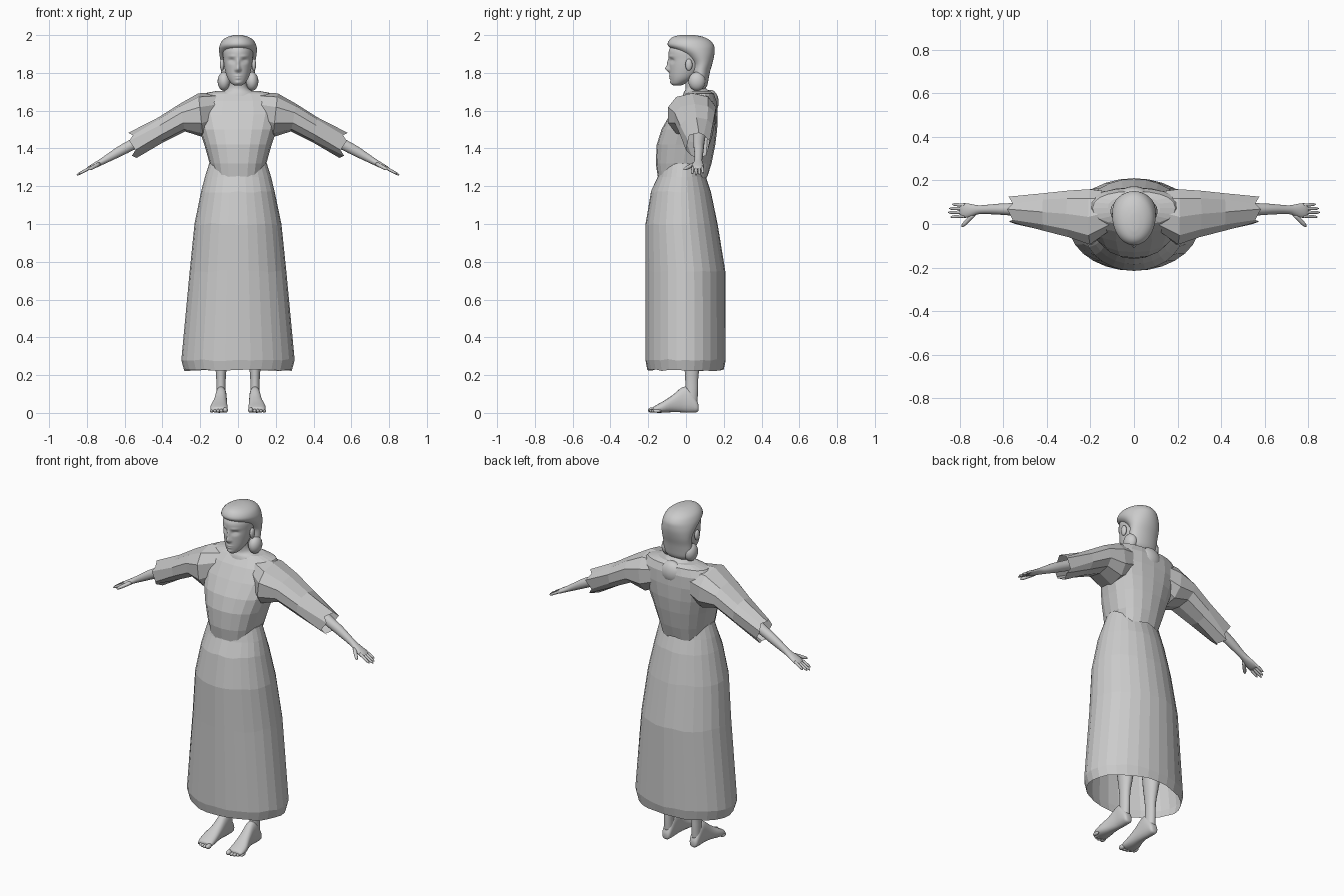
import bpy, bmesh, random
from math import sin, cos, pi, exp, copysign
from mathutils import Vector as V

random.seed(4)


def finish(name, bm, smooth, mirror):
    bmesh.ops.recalc_face_normals(bm, faces=bm.faces)
    me = bpy.data.meshes.new(name)
    bm.to_mesh(me)
    bm.free()
    for p in me.polygons:
        p.use_smooth = smooth
    ob = bpy.data.objects.new(name, me)
    bpy.context.collection.objects.link(ob)
    if mirror:
        ob.modifiers.new("mirror", 'MIRROR')
    return ob


def spline(rings, sub):
    """Catmull-Rom interpolation of (centre, u, v) rings."""
    out = []
    for i in range(len(rings) - 1):
        q = [rings[max(0, min(len(rings) - 1, i + k))] for k in (-1, 0, 1, 2)]
        for s in range(sub):
            t = s / sub
            out.append([0.5 * (2 * b + (c - a) * t + (2 * a - 5 * b + 4 * c - d) * t * t
                               + (3 * b - a - 3 * c + d) * t ** 3) for a, b, c, d in zip(*q)])
    return out + [rings[-1]]


def loft(name, rings, n, sub=1, caps=(True, True), smooth=True, mirror=False, power=1.0, edit=None):
    bm = bmesh.new()
    loops = []
    rings = spline(rings, sub)
    for r, (c, u, v) in enumerate(rings):
        loop = []
        for i in range(n):
            a = 2 * pi * i / n
            ca, sa = (copysign(abs(k) ** power, k) for k in (cos(a), sin(a)))
            p = c + u * ca + v * sa
            if edit:
                p = edit(p, r, i, a)
            loop.append(bm.verts.new(p))
        loops.append(loop)
    for lo, hi in zip(loops, loops[1:]):
        for i in range(n):
            j = (i + 1) % n
            bm.faces.new((lo[i], lo[j], hi[j], hi[i]))
    if caps[0]:
        bm.faces.new(loops[0])
    if caps[1]:
        bm.faces.new(loops[-1])
    return finish(name, bm, smooth, mirror)


def level(z, rx, yf, yb, cx=0.0):
    """Horizontal ring from front and back limits."""
    return V((cx, (yf + yb) / 2, z)), V((rx, 0, 0)), V((0, (yb - yf) / 2, 0))


def upright(top, bottom, yf, yb):
    """Ring across a sideways limb."""
    t, b = V((top[0], 0, top[1])), V((bottom[0], 0, bottom[1]))
    return (t + b) / 2 + V((0, (yf + yb) / 2, 0)), (t - b) / 2, V((0, (yb - yf) / 2, 0))


def limb(x, y, z, rz, ry):
    d = V((0.5, 0, 0.866)) * rz
    return V((x, y, z)), d, V((0, ry, 0))


def ball(name, loc, size, mirror=False):
    bm = bmesh.new()
    bmesh.ops.create_uvsphere(bm, u_segments=20, v_segments=12, radius=1)
    for v in bm.verts:
        v.co = V(a * s + l for a, s, l in zip(v.co, size, loc))
    return finish(name, bm, True, mirror)


# skirt: open faceted bell with an uneven hem
def hem_wave(p, r, i, a):
    if r == 0:
        p.z += random.uniform(-0.004, 0.007)
    elif r < 5:
        p.z += random.uniform(-0.005, 0.005)
    return p


loft("skirt", [level(*k) for k in (
    (.225, .285, -.205, .2), (.28, .30, -.215, .21), (.75, .256, -.215, .208),
    (1.0, .23, -.215, .168), (1.17, .195, -.185, .132), (1.25, .175, -.15, .105),
    (1.32, .153, -.13, .09))], 28, caps=(False, True), smooth=False, edit=hem_wave)


# bodice: faceted torso whose hem rises at the sides
def waist_wave(p, r, i, a):
    if r == 0:
        p.z += .065 * abs(cos(a)) ** 4 + .02 * abs(sin(a)) ** 16
    return p


loft("bodice", [level(*k) for k in (
    (1.235, .135, -.15, .115), (1.32, .15, -.16, .135), (1.42, .178, -.155, .155),
    (1.50, .205, -.13, .165), (1.58, .23, -.085, .168), (1.65, .225, -.04, .165),
    (1.69, .19, -.005, .15), (1.703, .12, .015, .13))], 20, caps=(False, True),
    smooth=False, power=.88, edit=waist_wave)


# wide sleeves with a pleated open end
def pleat(p, r, i, a):
    if r == 4:
        p.x += .012 * (-1) ** i
        p.y += .006 * (-1) ** i
    return p


loft("sleeve", [upright(*k) for k in (
    ((.10, 1.695), (.12, 1.50), -.03, .15), ((.21, 1.692), (.185, 1.46), -.10, .165),
    ((.31, 1.635), (.28, 1.49), -.065, .158), ((.42, 1.565), (.40, 1.43), -.035, .145),
    ((.57, 1.482), (.548, 1.35), .003, .122))], 10, caps=(True, False), smooth=False,
    mirror=True, power=.85, edit=pleat)

# forearm and palm, fingers, thumb
loft("arm", [limb(*k) for k in (
    (.40, .075, 1.505, .036, .036), (.55, .068, 1.425, .029, .029), (.62, .068, 1.388, .027, .025),
    (.70, .066, 1.342, .019, .02), (.73, .064, 1.325, .016, .024), (.76, .062, 1.309, .014, .032),
    (.785, .062, 1.296, .011, .033), (.797, .062, 1.29, .006, .026))], 20, sub=3, mirror=True)


def finger(name, a, b, r):
    a, b = V(a), V(b)
    d = (b - a).normalized()
    u = d.cross(V((0, 1, 0))).normalized()
    w = d.cross(u)
    loft(name, [(a.lerp(b, t), u * r * s, w * r * s) for t, s in
                ((0, 1), (.5, .95), (.85, .8), (1, .25))], 10, sub=2, mirror=True)


for k, (y0, y1, tip) in enumerate(((.037, .032, .842), (.054, .053, .853), (.07, .071, .847), (.086, .09, .833))):
    finger("finger_%d" % (k + 1), (.775, y0, 1.302), (tip, y1, 1.302 - (tip - .775) * .55), .008)
finger("thumb", (.735, .045, 1.318), (.79, -.012, 1.288), .0105)

# legs, feet and toes
loft("leg", [level(*k) for k in (
    (.05, .025, -.005, .06, .09), (.12, .025, -.004, .064, .09), (.2, .026, -.005, .066, .09),
    (.3, .038, -.015, .085, .09), (.4, .05, -.02, .095, .092), (.52, .048, -.025, .08, .092),
    (.85, .08, -.08, .08, .095))], 20, sub=3, mirror=True)
loft("foot", [(V((cx, y, (zb + zt) / 2)), V((hw, 0, 0)), V((0, 0, (zt - zb) / 2))) for y, cx, hw, zb, zt in (
    (.067, .09, .012, .015, .04), (.058, .09, .025, .004, .065), (.02, .09, .03, .001, .13),
    (-.02, .09, .031, .003, .135), (-.07, .094, .036, .004, .095), (-.12, .1, .045, .001, .062),
    (-.16, .1, .045, .001, .04), (-.175, .1, .036, .006, .03))], 20, sub=3, mirror=True, power=.85)
for k in range(5):
    r = .014 if k == 0 else .0095
    ball("toe_%d" % (k + 1), (.067 + k * .017 + (.004 if k else 0), -.18 + k * k * .0017, r + .001),
         (r, .022, r), True)

# neck flaring into the shoulders, and skin showing in the back neckline
loft("neck", [level(*k) for k in (
    (1.66, .12, -.02, .15), (1.695, .095, -.012, .135), (1.715, .058, -.002, .11),
    (1.75, .044, -.004, .092), (1.81, .046, -.01, .1))], 24, sub=3)
ball("back_neckline", (0, .13, 1.645), (.07, .043, .065))

# face: features are soft bumps on the front of the head
BUMPS = ((0, 1.822, .011, .016, .022), (0, 1.853, .008, .022, .011), (.012, 1.816, .006, .007, .006),
         (.034, 1.864, .016, .011, -.013), (.034, 1.861, .011, .005, .006), (.034, 1.888, .02, .006, .004),
         (0, 1.784, .017, .0045, .006), (0, 1.771, .014, .0045, .006), (0, 1.748, .016, .01, .006))


def features(p, r, i, a):
    if sin(a) < 0:
        p.y -= sum(h * exp(-((abs(p.x) - x) / sx) ** 2 - ((p.z - z) / sz) ** 2) for x, z, sx, sz, h in BUMPS)
    return p


loft("head", [level(*k) for k in (
    (1.732, .016, -.066, -.03), (1.745, .036, -.077, .0), (1.775, .056, -.084, .05),
    (1.82, .07, -.087, .09), (1.87, .077, -.089, .11), (1.92, .078, -.09, .12),
    (1.97, .055, -.06, .09))], 96, sub=9, edit=features)
ball("ear", (.084, .015, 1.843), (.012, .019, .031), True)

# hair: swept cap, fuller behind, with a rolled curl on each side
loft("hair", [level(*k) for k in (
    (1.715, .06, .045, .10), (1.735, .085, .03, .113), (1.77, .09, .028, .12), (1.81, .089, .03, .128),
    (1.85, .091, .03, .14), (1.89, .097, -.01, .149), (1.92, .1, -.06, .151), (1.945, .097, -.096, .148),
    (1.972, .083, -.09, .128), (1.991, .055, -.068, .09), (2.0, .02, -.03, .045))], 40, sub=3)
ball("hair_curl", (.074, .058, 1.755), (.034, .045, .05), True)
